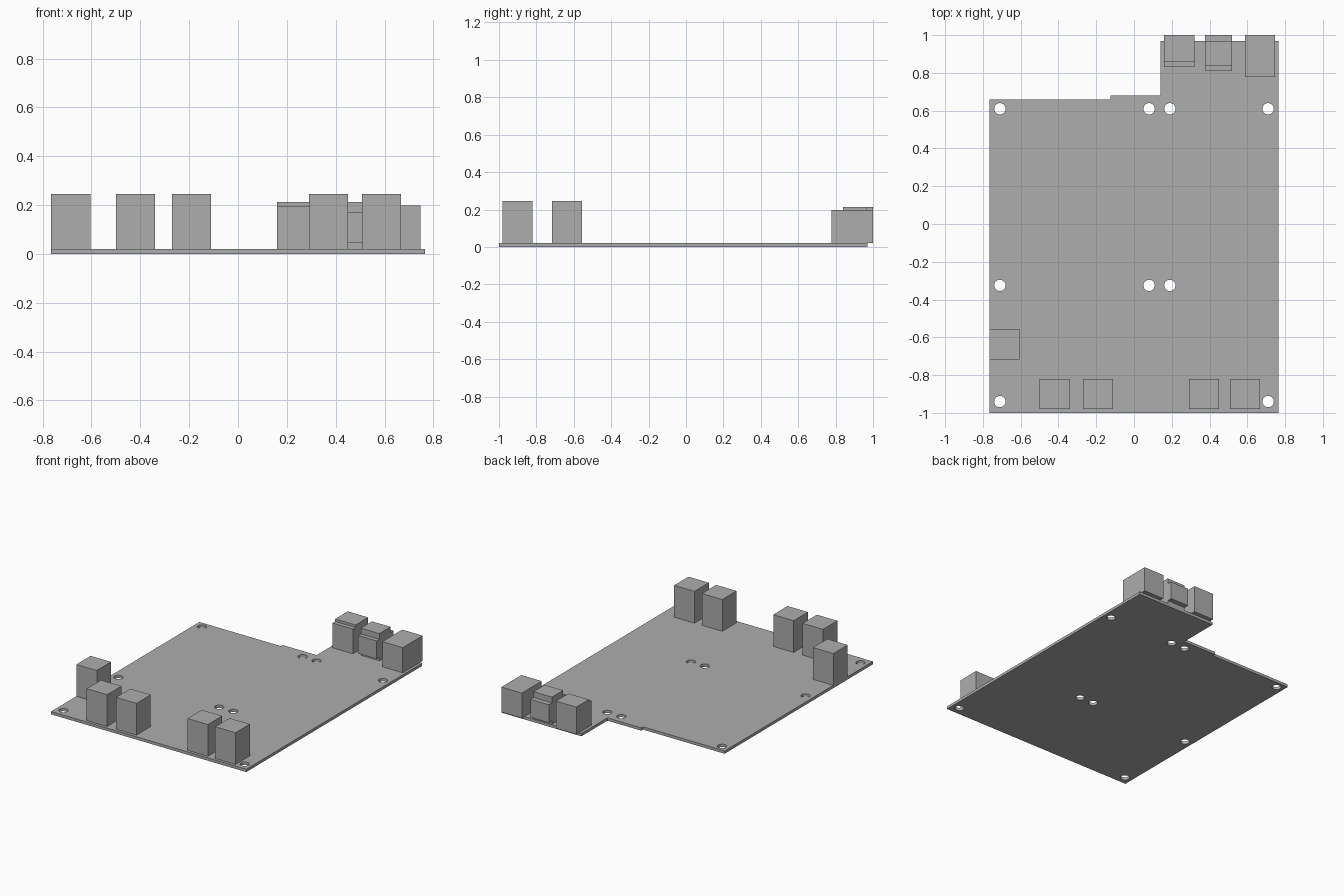
import bpy
import math

if "Cube" in bpy.data.objects:
    bpy.data.objects.remove(bpy.data.objects["Cube"], do_unlink=True)

BOARD_TOP = 0.02

grey = bpy.data.materials.new("plain grey")
grey.use_nodes = True
colour = (0.42, 0.42, 0.42, 1)
grey.diffuse_color = colour
grey.node_tree.nodes["Principled BSDF"].inputs["Base Color"].default_value = colour


def box(name, x, y, z):
    """Box between (low, high) pairs on each axis."""
    bpy.ops.mesh.primitive_cube_add(size=1, location=[sum(r) / 2 for r in (x, y, z)])
    obj = bpy.context.object
    obj.name = name
    for v in obj.data.vertices:
        v.co = [c * (r[1] - r[0]) for c, r in zip(v.co, (x, y, z))]
    obj.data.materials.append(grey)
    return obj


def add_loop(curve, points):
    spline = curve.splines.new("POLY")
    spline.points.add(len(points) - 1)
    for p, (x, y) in zip(spline.points, points):
        p.co = (x, y, 0, 1)
    spline.use_cyclic_u = True


# Board outline with round mounting holes
outline = [(-0.765, -1), (0.765, -1), (0.765, 0.97), (0.14, 0.97),
           (0.14, 0.68), (-0.125, 0.68), (-0.125, 0.66), (-0.765, 0.66)]
holes = [(x, 0.61) for x in (-0.71, 0.08, 0.19, 0.71)]
holes += [(x, -0.325) for x in (-0.71, 0.08, 0.19)]
holes += [(x, -0.94) for x in (-0.71, 0.71)]

curve = bpy.data.curves.new("circuit_board", "CURVE")
curve.dimensions = "2D"
curve.fill_mode = "BOTH"
curve.extrude = BOARD_TOP / 2
add_loop(curve, outline)
for cx, cy in holes:
    turns = [math.tau * i / 32 for i in range(32)]
    add_loop(curve, [(cx + 0.03 * math.cos(a), cy + 0.03 * math.sin(a)) for a in turns])
board = bpy.data.objects.new("circuit_board", curve)
bpy.context.collection.objects.link(board)
board.location.z = BOARD_TOP / 2
bpy.ops.object.select_all(action="DESELECT")
board.select_set(True)
bpy.context.view_layer.objects.active = board
bpy.ops.object.convert(target="MESH")
board = bpy.context.object
board.data.materials.clear()
board.data.materials.append(grey)
for poly in board.data.polygons:
    poly.use_smooth = False

# Tall sockets along the front edge and one on the side edge
corners = [(-0.5, -0.98), (-0.27, -0.98), (0.29, -0.98), (0.507, -0.98), (-0.765, -0.717)]
for i, (x, y) in enumerate(corners):
    box(f"tall_socket_{i + 1}", (x, x + 0.16), (y, y + 0.16), (BOARD_TOP, 0.245))

# Rear stepped socket
box("stepped_socket_front", (0.16, 0.32), (0.83, 0.86), (BOARD_TOP, 0.195))
box("stepped_socket_body", (0.16, 0.32), (0.86, 1), (BOARD_TOP, 0.213))

# Rear middle socket: upright housing with a lower block through it
box("middle_socket_housing", (0.375, 0.52), (0.84, 0.965), (BOARD_TOP, 0.213))
box("middle_socket_front", (0.375, 0.52), (0.81, 0.84), (0.045, 0.172))
box("middle_socket_back", (0.375, 0.52), (0.965, 1), (0.045, 0.172))

# Rear plain socket
box("plain_socket", (0.587, 0.747), (0.777, 1), (BOARD_TOP, 0.198))
